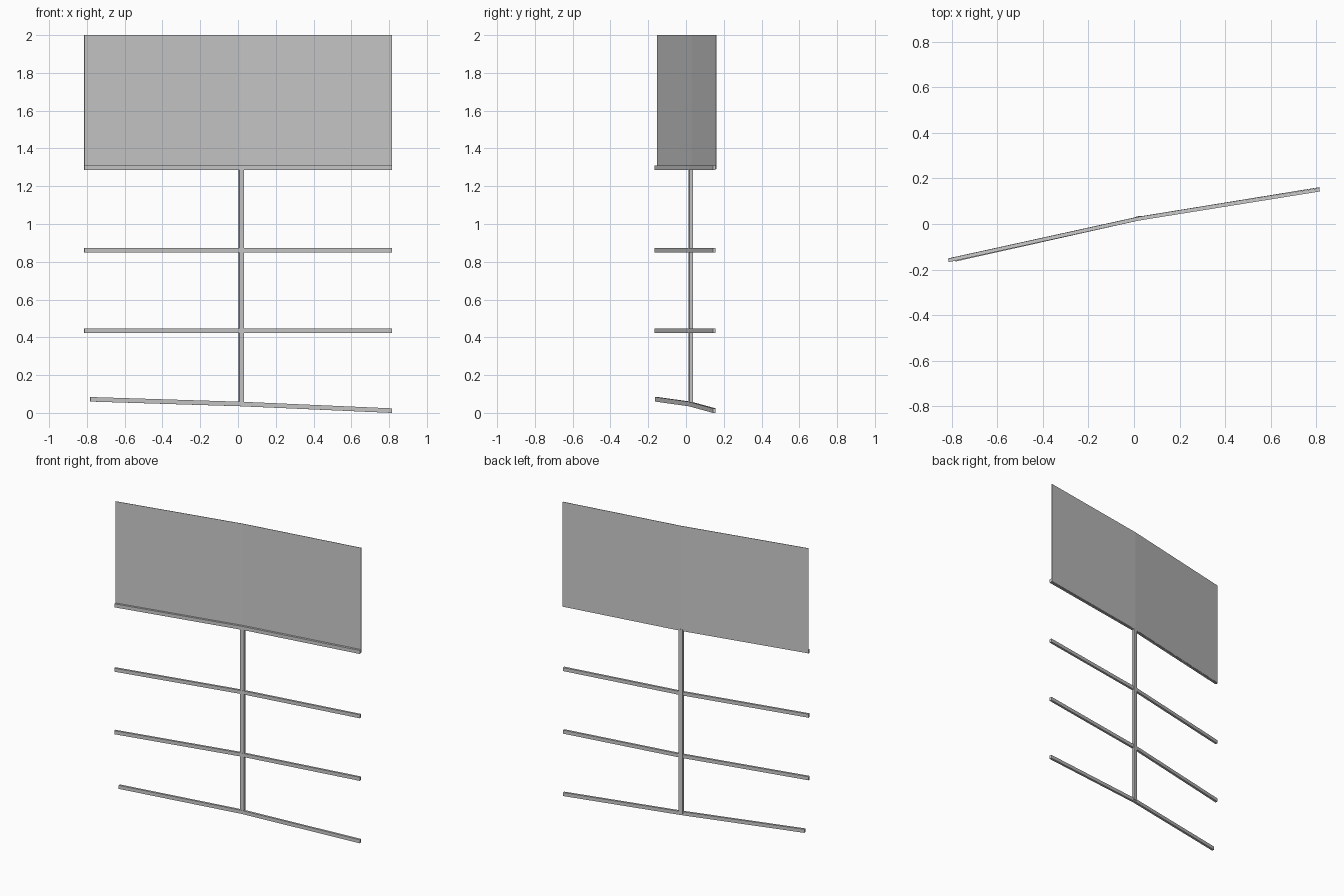
import bpy, bmesh
from mathutils import Vector

if "Cube" in bpy.data.objects:
    bpy.data.objects.remove(bpy.data.objects["Cube"])


def sweep(name, pts, thick, low, high):
    """Rectangular section swept along pts; low/high are z offsets."""
    bm = bmesh.new()
    P = [Vector(p) for p in pts]
    rings = []
    for i, p in enumerate(P):
        d = P[min(i + 1, len(P) - 1)] - P[max(i - 1, 0)]
        n = Vector((-d.y, d.x, 0)).normalized() * thick / 2
        rings.append([bm.verts.new(p + s * n + Vector((0, 0, z)))
                      for s, z in ((-1, low), (1, low), (1, high), (-1, high))])
    for a, b in zip(rings, rings[1:]):
        for k in range(4):
            j = (k + 1) % 4
            bm.faces.new((a[k], a[j], b[j], b[k]))
    bm.faces.new(rings[0])
    bm.faces.new(rings[-1][::-1])
    bmesh.ops.recalc_face_normals(bm, faces=bm.faces)
    me = bpy.data.meshes.new(name)
    bm.to_mesh(me)
    bm.free()
    ob = bpy.data.objects.new(name, me)
    bpy.context.collection.objects.link(ob)
    return ob


# Upper sheet, slightly bent at the post
sweep("panel", [(-0.814, -0.152, 0), (0.015, 0.03, 0), (0.814, 0.16, 0)],
      0.003, 1.29, 2.0)

# Level rails just in front of the sheet
for i, z in enumerate((0.436, 0.861, 1.298)):
    sweep(f"rail_{i + 1}",
          [(-0.814, -0.160, z), (0.017, 0.022, z), (0.814, 0.15, z)],
          0.015, -0.012, 0.012)

# Sloping bottom rail
sweep("bottom_rail",
      [(-0.783, -0.157, 0.072), (0.017, 0.022, 0.047), (0.814, 0.15, 0.012)],
      0.015, -0.012, 0.012)

# Central post
sweep("post", [(0.005, 0.022, 0), (0.031, 0.0275, 0)], 0.018, 0.047, 1.298)
